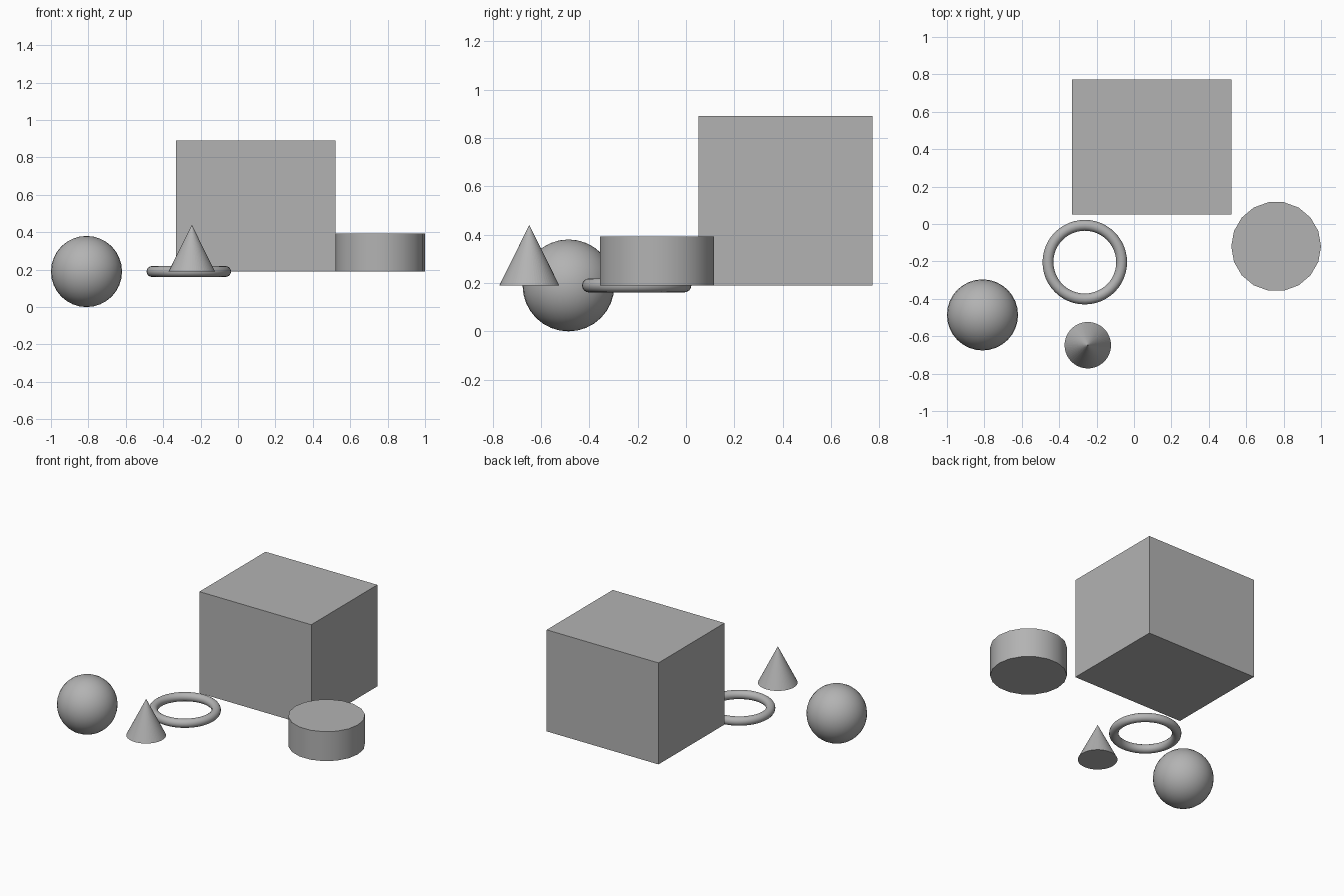
import bpy
import math

if "Cube" in bpy.data.objects:
    bpy.data.objects.remove(bpy.data.objects["Cube"])

BASE = 0.19  # shared resting plane; the sphere and ring are centred on it

# Mid grey for every part
grey = bpy.data.materials.new("mid_grey")
grey.diffuse_color = (0.45, 0.45, 0.45, 1)
grey.use_nodes = True
grey.node_tree.nodes["Principled BSDF"].inputs["Base Color"].default_value = grey.diffuse_color


def finish(name, smooth=True):
    obj = bpy.context.object
    obj.name = name
    obj.data.materials.append(grey)
    if smooth:
        bpy.ops.object.shade_smooth_by_angle(angle=math.radians(35))
    return obj


# Large box
size = (0.853, 0.72, 0.70)
bpy.ops.mesh.primitive_cube_add(size=1, location=(0.096, 0.412, BASE + size[2] / 2))
bpy.context.object.scale = size
bpy.ops.object.transform_apply(location=False, rotation=False, scale=True)
finish("box", smooth=False)

# Ball
bpy.ops.mesh.primitive_uv_sphere_add(segments=32, ring_count=16, radius=0.19,
                                     location=(-0.81, -0.486, BASE))
finish("ball")

# Short cylinder with 18 sides, corners on the x axis
height = 0.203
bpy.ops.mesh.primitive_cylinder_add(vertices=18, radius=0.24, depth=height,
                                    location=(0.76, -0.12, BASE + height / 2),
                                    rotation=(0, 0, math.pi / 2))
finish("short_cylinder")

# Cone, many narrow flat sides so the tip shades cleanly
height = 0.25
bpy.ops.mesh.primitive_cone_add(vertices=64, radius1=0.124, radius2=0, depth=height,
                                location=(-0.247, -0.648, BASE + height / 2))
finish("cone", smooth=False)

# Ring
bpy.ops.mesh.primitive_torus_add(major_segments=48, minor_segments=16,
                                 major_radius=0.197, minor_radius=0.029,
                                 location=(-0.263, -0.204, BASE))
finish("ring")
